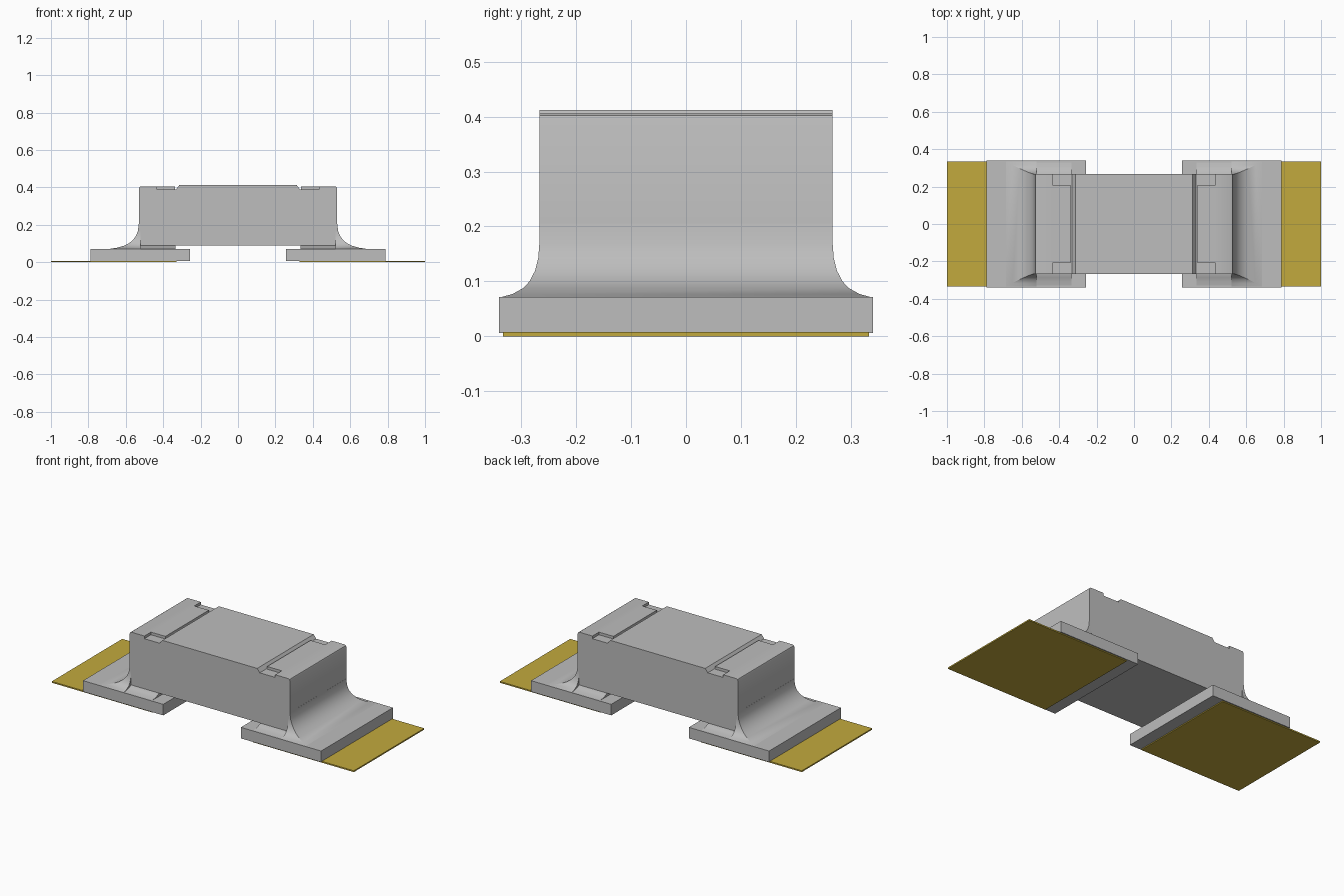
import bpy, bmesh
from math import radians

cube = bpy.data.objects.get("Cube")
if cube:
    bpy.data.objects.remove(cube, do_unlink=True)


def material(name, rgb):
    m = bpy.data.materials.new(name)
    m.use_nodes = True
    m.diffuse_color = (*rgb, 1)
    m.node_tree.nodes["Principled BSDF"].inputs["Base Color"].default_value = (*rgb, 1)
    return m


grey = material("plain grey", (0.51, 0.51, 0.51))
gold = material("dull gold", (0.54, 0.40, 0.047))


def loft(name, rings, mat):
    """Join equal rings of points into a closed solid."""
    bm = bmesh.new()
    loops = [[bm.verts.new(p) for p in ring] for ring in rings]
    n = len(loops[0])
    for a, b in zip(loops, loops[1:]):
        for i in range(n):
            j = (i + 1) % n
            bm.faces.new((a[i], a[j], b[j], b[i]))
    bm.faces.new(loops[0])
    bm.faces.new(loops[-1][::-1])
    bmesh.ops.recalc_face_normals(bm, faces=bm.faces)
    mesh = bpy.data.meshes.new(name)
    bm.to_mesh(mesh)
    bm.free()
    mesh.materials.append(mat)
    obj = bpy.data.objects.new(name, mesh)
    bpy.context.collection.objects.link(obj)
    return obj


def rect(x0, x1, y, z):
    return [(x0, -y, z), (x1, -y, z), (x1, y, z), (x0, y, z)]


def box(name, x0, x1, y0, y1, z0, z1, mat):
    return loft(name, [[(x0, y0, z), (x1, y0, z), (x1, y1, z), (x0, y1, z)]
                       for z in (z0, z1)], mat)


def smooth(obj):
    bpy.ops.object.select_all(action='DESELECT')
    obj.select_set(True)
    bpy.context.view_layer.objects.active = obj
    bpy.ops.object.shade_smooth_by_angle(angle=radians(30))


# Chip body: half profile mirrored in x, swept along y
HALF_Y = 0.267
half = [(0.53, 0.09), (0.53, 0.395), (0.527, 0.402), (0.52, 0.406),
        (0.337, 0.406), (0.337, 0.39), (0.331, 0.39), (0.314, 0.412)]
profile = half + [(-x, z) for x, z in reversed(half)]
body = loft("chip_body", [[(x, y, z) for x, z in profile] for y in (-HALF_Y, HALF_Y)], grey)

# Corner notches in the end caps
for sx in (-1, 1):
    for sy in (-1, 1):
        xs = sorted((sx * 0.334, sx * 0.433))
        ys = sorted((sy * 0.205, sy * 0.3))
        cutter = box("notch_cutter", *xs, *ys, 0.39, 0.45, grey)
        cutter.hide_render = True
        mod = body.modifiers.new("notch", 'BOOLEAN')
        mod.operation, mod.solver, mod.object = 'DIFFERENCE', 'EXACT', cutter
        bpy.context.view_layer.objects.active = body
        bpy.ops.object.modifier_apply(modifier=mod.name)
        bpy.data.objects.remove(cutter, do_unlink=True)
smooth(body)

# End fillet stations: outer x, half width, height
stations = [(0.69, 0.338, 0.071), (0.65, 0.316, 0.077), (0.61, 0.296, 0.088),
            (0.585, 0.285, 0.1), (0.562, 0.275, 0.119), (0.545, 0.269, 0.142),
            (0.535, HALF_Y, 0.168), (0.5305, HALF_Y, 0.205)]
# Low side fillet stations: half width, height
low = [(0.335, 0.071), (0.31, 0.075), (0.287, 0.081), (0.268, 0.09)]

for side, s in (("left", 1), ("right", -1)):
    # Flat contact pad and the slab on it
    box(side + "_contact_pad", *sorted((s * 0.33, s)), -0.333, 0.333, 0, 0.008, gold)
    box(side + "_slab", *sorted((s * 0.257, s * 0.788)), -0.34, 0.34, 0.006, 0.072, grey)
    # Concave joint climbing the end of the body
    smooth(loft(side + "_end_fillet",
                [rect(s * 0.52, s * x, y, z) for x, y, z in stations], grey))
    # Shallow joint under the body
    smooth(loft(side + "_low_fillet",
                [rect(s * 0.335, s * 0.525, y, z) for y, z in low], grey))
